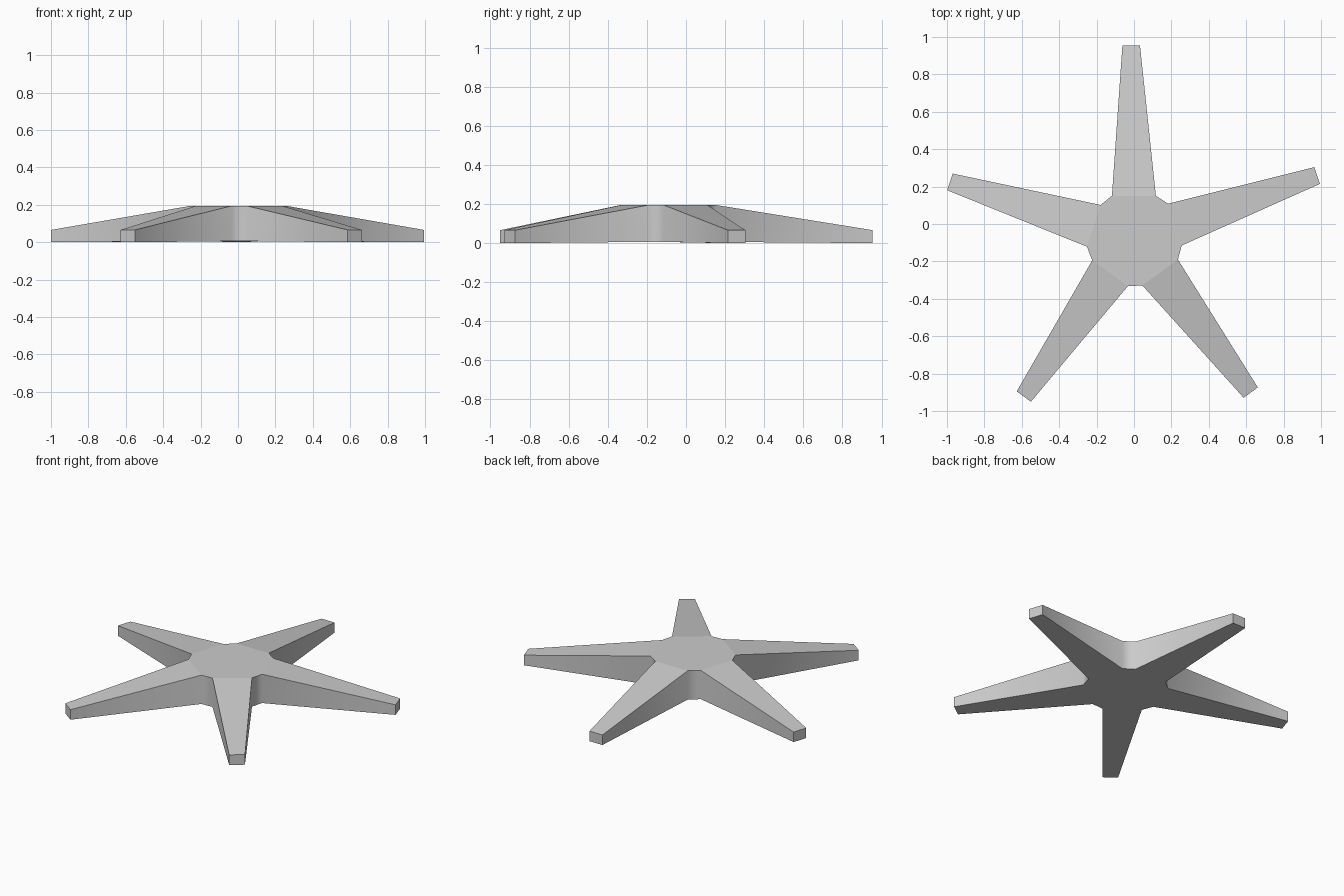
import bpy, bmesh, math
from mathutils import Matrix, Vector

if "Cube" in bpy.data.objects:
    bpy.data.objects.remove(bpy.data.objects["Cube"])

CENTRE = Vector((0.003, -0.077, 0))
HUB_TOP, TIP_TOP, HUB_BOTTOM = 0.195, 0.066, 0.006
# Outline of one arm pointing +y: left root, left tip, right tip, right root
ARM = [(-0.121, 0.228), (-0.065, 1.032), (0.029, 1.032), (0.114, 0.228)]

bm = bmesh.new()
arms = []
for i in range(5):
    spin = Matrix.Rotation(-i * math.tau / 5, 3, 'Z')
    top, low = [], []
    for x, y in ARM:
        tip = y > 1
        top.append(bm.verts.new(CENTRE + spin @ Vector((x, y, TIP_TOP if tip else HUB_TOP))))
        low.append(bm.verts.new(CENTRE + spin @ Vector((x, y, 0 if tip else HUB_BOTTOM))))
    arms.append((top, low))

# Arms: sloping top, underside, smooth sides and flat tip
walls = []
for i, (top, low) in enumerate(arms):
    bm.faces.new(top[::-1])
    bm.faces.new(low)
    for a in range(3):
        f = bm.faces.new((top[a], top[a + 1], low[a + 1], low[a]))
        if a != 1:
            walls.append(f)
    # Short wall in the notch between this arm and the next
    ntop, nlow = arms[(i + 1) % 5]
    walls.append(bm.faces.new((top[3], ntop[0], nlow[0], low[3])))

# Ten-sided hub caps
bm.faces.new([t[k] for t, _ in arms for k in (0, 3)])
bm.faces.new([l[k] for _, l in arms for k in (0, 3)])
bmesh.ops.recalc_face_normals(bm, faces=bm.faces)

# Sides blend softly round the notches; every other edge is crisp
for f in walls:
    f.smooth = True
for e in bm.edges:
    e.smooth = all(f in walls for f in e.link_faces)

mesh = bpy.data.meshes.new("star_base")
bm.to_mesh(mesh)
bm.free()
obj = bpy.data.objects.new("star_base", mesh)
bpy.context.collection.objects.link(obj)
